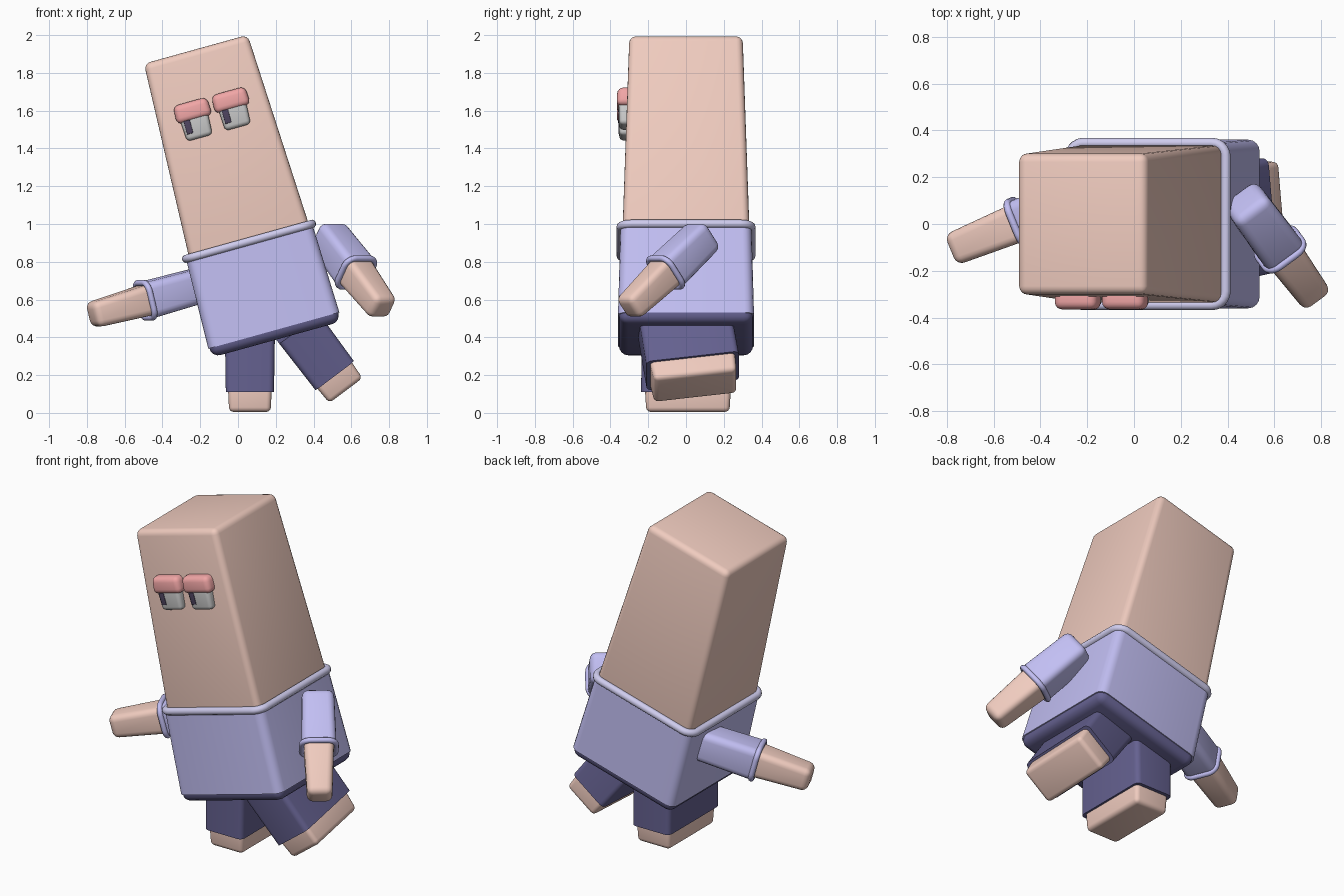
import bpy, bmesh, math
from mathutils import Matrix, Vector

if "Cube" in bpy.data.objects:
    bpy.data.objects.remove(bpy.data.objects["Cube"])


def material(name, rgb):
    m = bpy.data.materials.new(name)
    m.diffuse_color = (*rgb, 1)
    m.use_nodes = True
    m.node_tree.nodes["Principled BSDF"].inputs["Base Color"].default_value = m.diffuse_color
    return m


SKIN = material("skin", (0.87, 0.60, 0.52))
SHIRT = material("shirt", (0.54, 0.52, 0.90))
TRIM = material("trim", (0.62, 0.60, 0.85))
NAVY = material("navy", (0.13, 0.12, 0.28))
LID = material("lid", (0.88, 0.38, 0.38))
DARK = material("dark", (0.08, 0.06, 0.12))


def box(name, frame, z0, z1, low, high, bevel, mat=None, sides_only=False):
    """Tapered rounded box along the frame's z; low/high are (x, y) sizes."""
    bm = bmesh.new()
    bmesh.ops.create_cube(bm, size=1)
    for v in bm.verts:
        w, d = high if v.co.z > 0 else low
        v.co = (v.co.x * w, v.co.y * d, z1 if v.co.z > 0 else z0)
    edges = [e for e in bm.edges
             if not sides_only or abs(e.verts[0].co.z - e.verts[1].co.z) > 1e-4]
    bmesh.ops.bevel(bm, geom=edges, offset=bevel, segments=4, profile=0.5, affect='EDGES')
    me = bpy.data.meshes.new(name)
    bm.to_mesh(me)
    bm.free()
    ob = bpy.data.objects.new(name, me)
    bpy.context.collection.objects.link(ob)
    ob.matrix_world = frame
    if mat:
        me.materials.append(mat)
    bpy.context.view_layer.objects.active = ob
    bpy.ops.object.select_all(action='DESELECT')
    ob.select_set(True)
    bpy.ops.object.shade_smooth_by_angle(angle=math.radians(35))
    return ob


def ring(name, frame, z, w, d, corner, radius, mat):
    """Round tube following a rounded rectangle."""
    pts = []
    for k, (sx, sy) in enumerate([(1, 1), (-1, 1), (-1, -1), (1, -1)]):
        for i in range(6):
            a = math.pi / 2 * (k + i / 5)
            pts.append((sx * (w / 2 - corner) + corner * math.cos(a),
                        sy * (d / 2 - corner) + corner * math.sin(a), z))
    cu = bpy.data.curves.new(name, 'CURVE')
    cu.dimensions = '3D'
    cu.bevel_depth = radius
    cu.bevel_resolution = 3
    sp = cu.splines.new('POLY')
    sp.points.add(len(pts) - 1)
    for p, co in zip(sp.points, pts):
        p.co = (*co, 1)
    sp.use_cyclic_u = True
    cu.materials.append(mat)
    ob = bpy.data.objects.new(name, cu)
    bpy.context.collection.objects.link(ob)
    ob.matrix_world = frame


# Leaning body: all body parts share one tilted frame
body = Matrix.Translation((0.203, 0, 0.388)) @ Matrix.Rotation(math.radians(-15.5), 4, 'Y')
box("trouser_seat", body, 0, 0.15, (0.712, 0.712), (0.70, 0.70), 0.05, NAVY)
box("shirt", body, 0.05, 0.535, (0.72, 0.72), (0.694, 0.694), 0.05, SHIRT, True)
ring("collar", body, 0.54, 0.692, 0.692, 0.06, 0.022, TRIM)
box("head", body, 0.40, 1.595, (0.67, 0.68), (0.57, 0.60), 0.035, SKIN)

# Eyes
for side, sx in (("left", -0.105), ("right", 0.105)):
    eye = body @ Matrix.Translation((sx, -0.315, 0))
    box(side + "_eye", eye, 1.137, 1.28, (0.14, 0.075), (0.155, 0.085), 0.022)
    box(side + "_eyelid", eye, 1.237, 1.337, (0.195, 0.105), (0.185, 0.095), 0.03, LID)
    pupil = eye @ Matrix.Translation((-0.043, -0.034, 0))
    box(side + "_pupil", pupil, 1.172, 1.245, (0.034, 0.015), (0.034, 0.02), 0.004, DARK)

# Arms: sleeve, cuff and hand along a shoulder-to-tip line
for side, a, b in (("left", (-0.205, 0.125, 0.675), (-0.775, -0.108, 0.517)),
                   ("right", (0.475, 0.095, 0.94), (0.77, -0.307, 0.55))):
    a, b = Vector(a), Vector(b)
    z = (b - a).normalized()
    x = z.cross(Vector((0, 0, 1))).normalized()
    y = z.cross(x)
    arm = Matrix.Translation(a) @ Matrix((x, y, z)).transposed().to_4x4()
    start = -0.08 if side == "left" else -0.01
    box(side + "_sleeve", arm, start, 0.335, (0.18, 0.18), (0.195, 0.195), 0.04, SHIRT)
    ring(side + "_cuff", arm, 0.32, 0.19, 0.19, 0.05, 0.016, SHIRT)
    box(side + "_hand", arm, 0.27, (b - a).length, (0.172, 0.168), (0.14, 0.135), 0.035, SKIN)

# Legs: each frame sits at the sole
legs = {
    "left": Matrix.Translation((0.063, 0.01, 0.005)),
    "right": (Matrix.Translation((0.555, 0.05, 0.14))
              @ Matrix.Rotation(math.radians(-37), 4, 'Y')
              @ Matrix.Rotation(math.radians(8), 4, 'X')),
}
for side, frame in legs.items():
    box(side + "_foot", frame, 0, 0.16, (0.22, 0.44), (0.235, 0.46), 0.025, SKIN)
    box(side + "_trouser_leg", frame, 0.105, 0.42, (0.255, 0.495), (0.265, 0.49), 0.03, NAVY, True)
